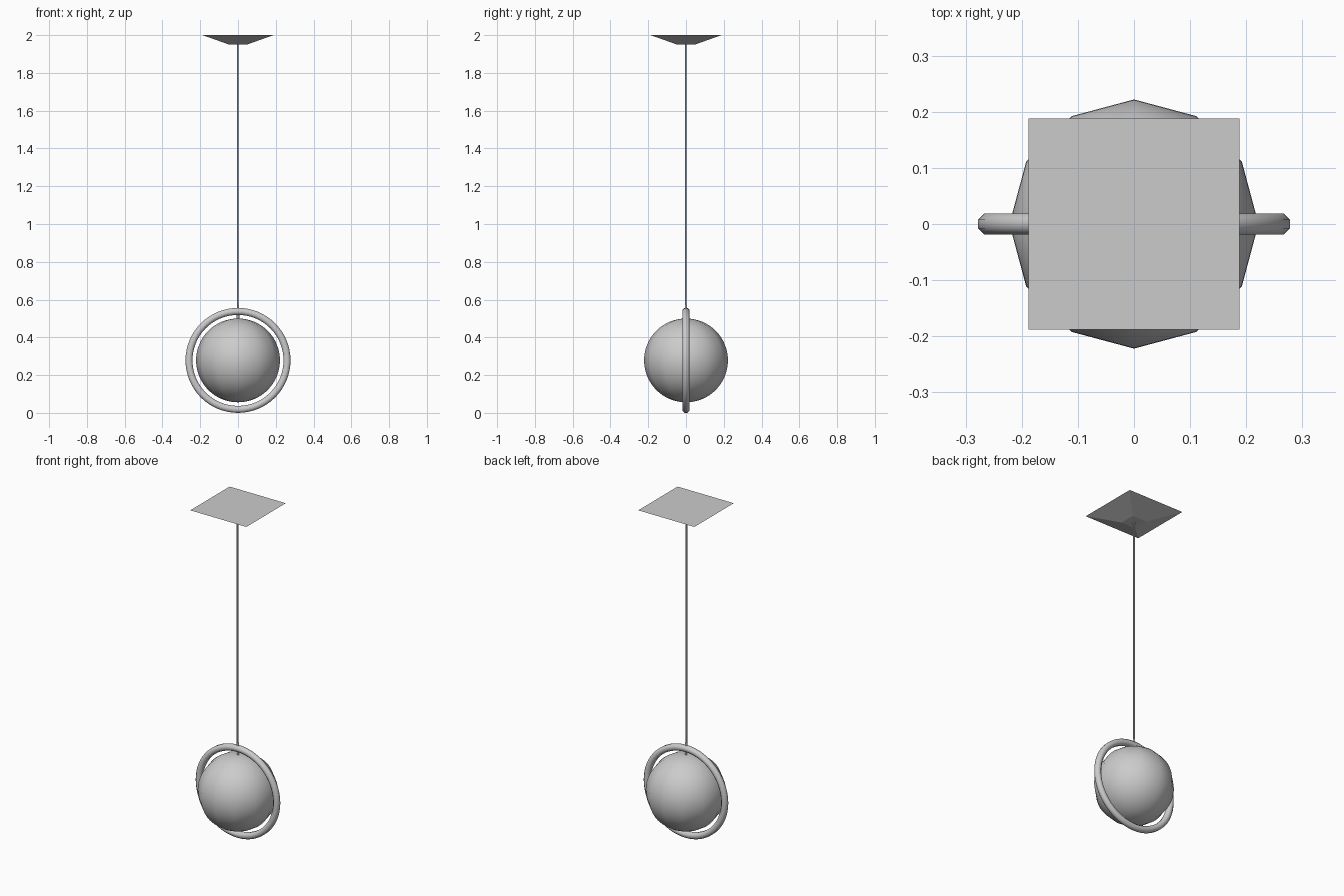
import bpy, bmesh
from math import pi, radians, sin, cos
from mathutils import Matrix

if "Cube" in bpy.data.objects:
    bpy.data.objects.remove(bpy.data.objects["Cube"])

CZ = 0.278  # height of globe and ring centre


def finish(bm, name, smooth=None):
    bmesh.ops.remove_doubles(bm, verts=bm.verts, dist=1e-5)
    bmesh.ops.recalc_face_normals(bm, faces=bm.faces)
    me = bpy.data.meshes.new(name)
    bm.to_mesh(me)
    bm.free()
    ob = bpy.data.objects.new(name, me)
    bpy.context.collection.objects.link(ob)
    if smooth:
        bpy.ops.object.select_all(action='DESELECT')
        ob.select_set(True)
        bpy.context.view_layer.objects.active = ob
        bpy.ops.object.shade_smooth_by_angle(angle=radians(smooth))
    return ob


def spin(name, pts, axis, steps, closed, smooth):
    """Revolve a profile in the xz plane around an axis through the globe centre."""
    bm = bmesh.new()
    vs = [bm.verts.new(p) for p in pts]
    es = [bm.edges.new(p) for p in zip(vs, vs[1:])]
    if closed:
        es.append(bm.edges.new((vs[-1], vs[0])))
    bmesh.ops.spin(bm, geom=vs + es, cent=(0, 0, CZ), axis=axis,
                   angle=2 * pi, steps=steps)
    return finish(bm, name, smooth)


def rod(name, r1, r2, z1, z2, sides, x=0, y=0, turn=0, smooth=None):
    bm = bmesh.new()
    m = Matrix.Translation((x, y, (z1 + z2) / 2)) @ Matrix.Rotation(turn, 4, 'Z')
    bmesh.ops.create_cone(bm, cap_ends=True, segments=sides, radius1=r1,
                          radius2=r2, depth=z2 - z1, matrix=m)
    return finish(bm, name, smooth)


# ceiling canopy: inverted square frustum
k = 2 ** 0.5
rod("ceiling_canopy", 0.048 * k, 0.188 * k, 1.95, 2.0, 4, turn=pi / 4)

# hanging cable and the small stem that joins ring and globe
rod("cable", 0.0045, 0.0045, 0.55, 1.955, 8, x=-0.002, y=-0.002, smooth=50)
rod("stem", 0.007, 0.006, 0.49, 0.572, 8, smooth=50)

# globe: finely ringed profile turned in twelve steps
N = 32
globe = [(0.222 * sin(pi * i / N), 0, CZ + 0.222 * cos(pi * i / N))
         for i in range(N + 1)]
spin("globe", globe, (0, 0, 1), 12, False, 40)

# ring: octagonal tube around the globe
tube = []
for i in range(8):
    a = pi / 8 + i * pi / 4
    tube.append((0.2595 + 0.02 * cos(a), 0.02 * sin(a), CZ))
spin("ring", tube, (0, 1, 0), 64, True, 50)
